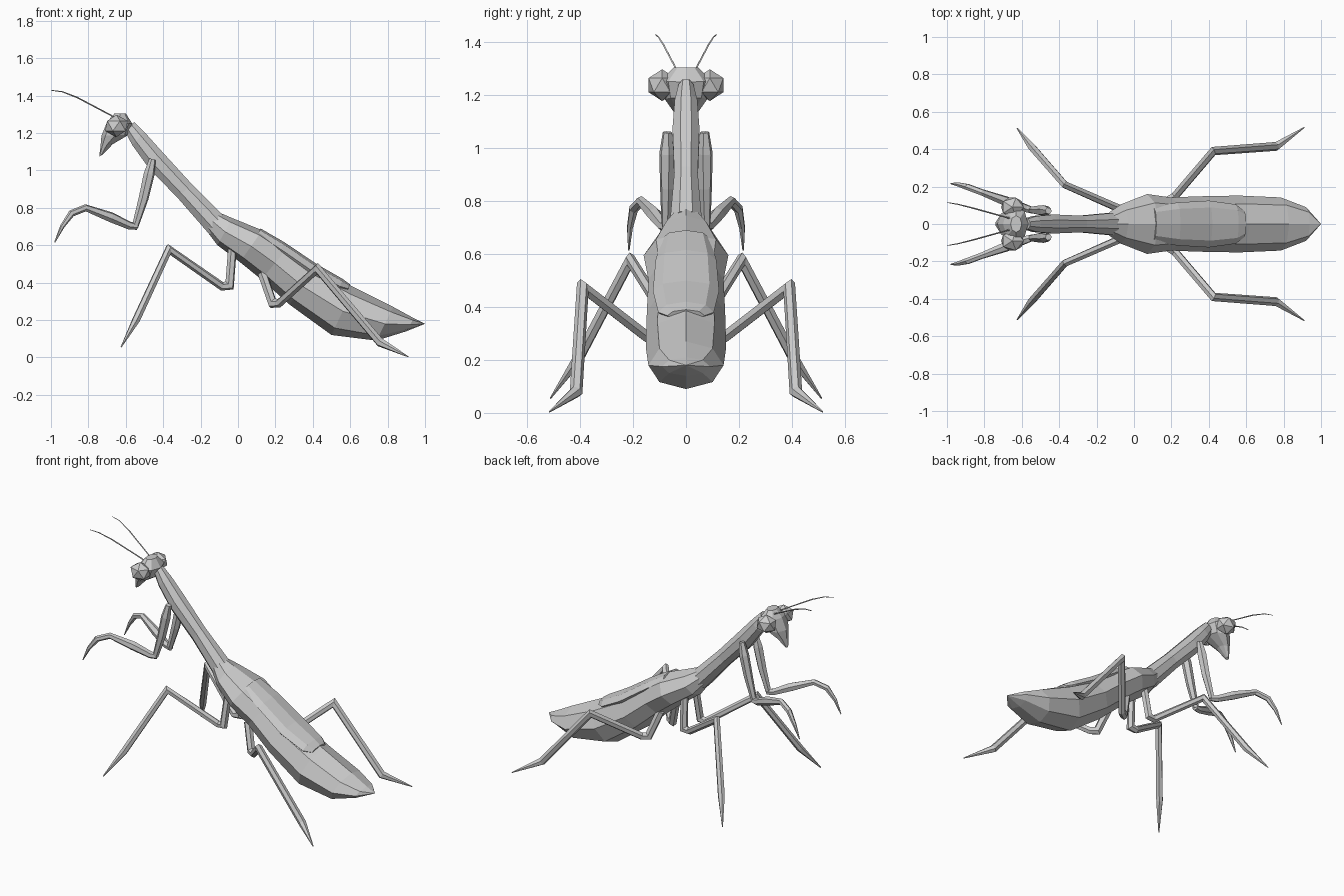
import bpy, bmesh, math
from mathutils import Vector


def make(name, rings, tip=None, mirror=False):
    """Skin a list of vertex rings into one closed flat-shaded object."""
    bm = bmesh.new()
    vr = [[bm.verts.new(p) for p in r] for r in rings]
    n = len(vr[0])
    for a, b in zip(vr, vr[1:]):
        for i in range(n):
            bm.faces.new((a[i], a[(i + 1) % n], b[(i + 1) % n], b[i]))
    bm.faces.new(vr[0][::-1])
    if tip:
        t = bm.verts.new(tip)
        for i in range(n):
            bm.faces.new((vr[-1][i], vr[-1][(i + 1) % n], t))
    else:
        bm.faces.new(vr[-1])
    bmesh.ops.recalc_face_normals(bm, faces=bm.faces)
    me = bpy.data.meshes.new(name)
    bm.to_mesh(me)
    bm.free()
    ob = bpy.data.objects.new(name, me)
    bpy.context.collection.objects.link(ob)
    if mirror:
        m = ob.modifiers.new("Mirror", 'MIRROR')
        m.use_axis = (False, True, False)
        m.use_mirror_merge = False
    return ob


def loft(name, stations, tip=None, n=8, turn=0.0):
    """Stations: (top x, top z, bottom x, bottom z, half width)."""
    rings = []
    for tx, tz, bx, bz, w in stations:
        c = Vector(((tx + bx) / 2, 0, (tz + bz) / 2))
        u = Vector(((tx - bx) / 2, 0, (tz - bz) / 2))
        k = math.cos(turn)
        rings.append([c + u * (math.cos(a) / k) + Vector((0, w * math.sin(a), 0))
                      for a in (2 * math.pi * i / n + turn for i in range(n))])
    return make(name, rings, tip)


def limb(name, pts, radii, n=6):
    """Mirrored tube along a path with mitred joints."""
    P = [Vector(p) for p in pts]
    rings, prev, u = [], None, None
    for i, p in enumerate(P):
        d0 = (p - P[i - 1]).normalized() if i else (P[1] - p).normalized()
        d1 = (P[i + 1] - p).normalized() if i < len(P) - 1 else d0
        t = (d0 + d1).normalized()
        if u is None:
            u = t.cross(Vector((0.3, 1, 0.2))).normalized()
        else:
            u = prev.rotation_difference(t) @ u
        v = t.cross(u)
        bend = d1 - d0
        bend = bend.normalized() if bend.length > 1e-4 else Vector()
        grow = min(1 / max(t.dot(d0), 0.1), 1.4) - 1
        ring = []
        for k in range(n):
            a = 2 * math.pi * k / n
            o = (u * math.cos(a) + v * math.sin(a)) * radii[i]
            ring.append(p + o + bend * (o.dot(bend) * grow))
        rings.append(ring)
        prev = t
    return make(name, rings, mirror=True)


# long front thorax
loft("thorax", [
    (-0.555, 1.26, -0.60, 1.20, 0.03),
    (-0.50, 1.205, -0.565, 1.135, 0.046),
    (-0.41, 1.105, -0.475, 1.01, 0.055),
    (-0.25, 0.93, -0.32, 0.85, 0.048),
    (-0.08, 0.76, -0.15, 0.655, 0.065)], turn=math.pi / 8)

# abdomen with folded hind wings
loft("abdomen", [
    (-0.10, 0.775, -0.17, 0.68, 0.06),
    (-0.03, 0.745, -0.11, 0.60, 0.105),
    (0.13, 0.68, 0.01, 0.51, 0.16),
    (0.27, 0.59, 0.125, 0.417, 0.142),
    (0.42, 0.475, 0.275, 0.283, 0.148),
    (0.62, 0.375, 0.50, 0.12, 0.152),
    (0.83, 0.27, 0.74, 0.09, 0.142),
    (0.94, 0.21, 0.90, 0.14, 0.09)], tip=(1.0, 0, 0.18))

# folded forewings lying on the back
loft("forewings", [
    (0.12, 0.69, 0.09, 0.63, 0.09),
    (0.25, 0.615, 0.21, 0.54, 0.115),
    (0.42, 0.50, 0.38, 0.42, 0.125),
    (0.56, 0.42, 0.53, 0.34, 0.105),
    (0.60, 0.39, 0.58, 0.345, 0.07)])

# wedge shaped head, narrowing to the mouth
loft("head", [
    (-0.66, 1.305, -0.60, 1.305, 0.045),
    (-0.70, 1.26, -0.565, 1.25, 0.095),
    (-0.73, 1.185, -0.585, 1.19, 0.082),
    (-0.735, 1.13, -0.67, 1.14, 0.045),
    (-0.742, 1.075, -0.722, 1.085, 0.014)])

# eyes
bm = bmesh.new()
bmesh.ops.create_icosphere(bm, subdivisions=1, radius=1)
for v in bm.verts:
    v.co = Vector((-0.65 + v.co.x * 0.068, 0.09 + v.co.y * 0.06, 1.238 + v.co.z * 0.06))
me = bpy.data.meshes.new("eyes")
bm.to_mesh(me)
bm.free()
eyes = bpy.data.objects.new("eyes", me)
bpy.context.collection.objects.link(eyes)
mod = eyes.modifiers.new("Mirror", 'MIRROR')
mod.use_axis = (False, True, False)

# antennae
limb("antennae", [(-0.64, 0.025, 1.27), (-0.68, 0.035, 1.295), (-0.86, 0.085, 1.39),
                  (-0.94, 0.105, 1.421), (-0.998, 0.115, 1.428)],
     [0.005, 0.004, 0.004, 0.003, 0.002], n=4)

# grasping front legs: upper joint, then forearm and hook
limb("front_leg_upper", [(-0.457, 0.07, 1.06), (-0.475, 0.072, 0.98), (-0.505, 0.072, 0.85),
                         (-0.55, 0.075, 0.70)],
     [0.018, 0.03, 0.027, 0.018])
limb("front_leg_lower", [(-0.54, 0.072, 0.70), (-0.58, 0.085, 0.705), (-0.68, 0.12, 0.75),
                         (-0.815, 0.17, 0.80), (-0.89, 0.198, 0.77), (-0.94, 0.212, 0.70),
                         (-0.98, 0.216, 0.615)],
     [0.018, 0.022, 0.028, 0.018, 0.018, 0.012, 0.003])

# middle legs
limb("middle_leg", [(-0.03, 0.06, 0.58), (-0.045, 0.085, 0.385), (-0.085, 0.085, 0.38),
                    (-0.37, 0.21, 0.578), (-0.545, 0.41, 0.20), (-0.625, 0.512, 0.055)],
     [0.024, 0.024, 0.022, 0.021, 0.022, 0.003])

# hind legs
limb("hind_leg", [(0.13, 0.08, 0.45), (0.185, 0.125, 0.29), (0.22, 0.15, 0.29),
                  (0.425, 0.39, 0.475), (0.76, 0.415, 0.08), (0.91, 0.516, 0.004)],
     [0.026, 0.025, 0.023, 0.023, 0.024, 0.003])
